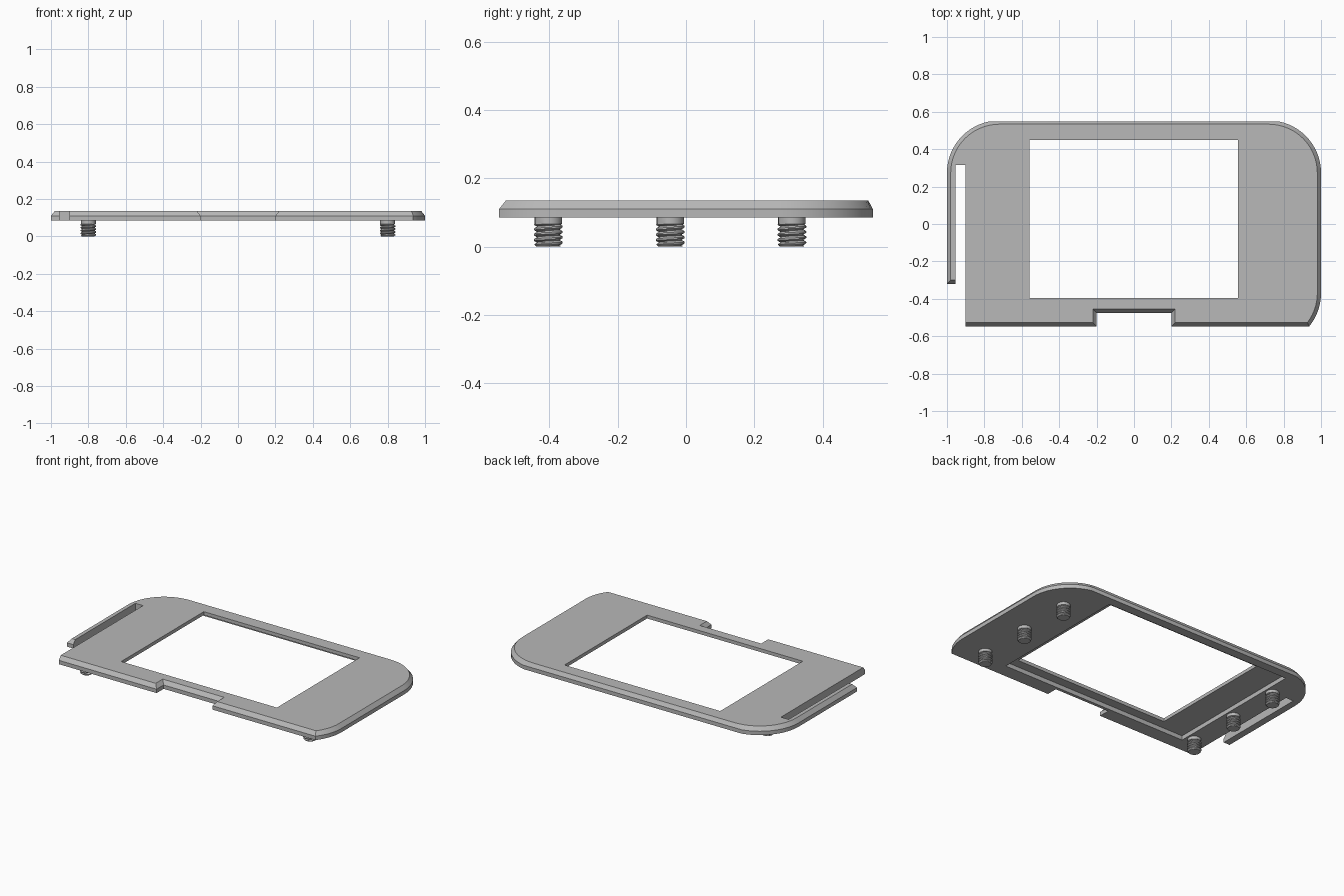
import bpy, bmesh
from math import sin, cos, asin, tau, pi, radians

cube = bpy.data.objects.get("Cube")
if cube:
    bpy.data.objects.remove(cube, do_unlink=True)

grey = bpy.data.materials.new("plain grey")
grey.use_nodes = True
COLOUR = (0.48, 0.48, 0.48, 1)
grey.diffuse_color = COLOUR
grey.node_tree.nodes["Principled BSDF"].inputs["Base Color"].default_value = COLOUR

BOTTOM, CEILING, MID, TOP = 0.085, 0.113, 0.11, 0.135
EDGE = 0.547       # half depth of the plate
RADIUS = 0.28      # corner radius


def finish(bm, name):
    bmesh.ops.recalc_face_normals(bm, faces=bm.faces)
    mesh = bpy.data.meshes.new(name)
    bm.to_mesh(mesh)
    bm.free()
    obj = bpy.data.objects.new(name, mesh)
    bpy.context.collection.objects.link(obj)
    mesh.materials.append(grey)
    bpy.ops.object.select_all(action='DESELECT')
    obj.select_set(True)
    bpy.context.view_layer.objects.active = obj
    bpy.ops.object.shade_smooth_by_angle(angle=radians(25))
    return obj


def arc(cx, cy, r, a0, a1, steps=14):
    return [(cx + r * cos(a0 + (a1 - a0) * i / steps),
             cy + r * sin(a0 + (a1 - a0) * i / steps)) for i in range(steps + 1)]


def outline(d):
    """Plate contour, with the outer edges moved inwards by d."""
    front, back, r = -EDGE + d, EDGE - 0.6 * d, RADIUS - d
    cx, front_c, back_c = 1 - RADIUS, -0.37, 0.2735
    back_arc = arc(cx, back_c, r, 0, asin(min(1, (back - back_c) / r)))
    notch = [(-0.2 - d, front), (-0.2 - d, -0.475 + d),
             (0.2 + d, -0.475 + d), (0.2 + d, front)]
    arm = [(-1 + d, -0.32 + d), (-0.955, -0.32 + d)]
    slot = [(-0.955, 0.315), (-0.9, 0.315)]
    return ([(-0.9, front)] + notch
            + arc(cx, front_c, r, asin((front - front_c) / r), 0)
            + back_arc + [(-x, y) for x, y in reversed(back_arc)] + arm + slot)


def rectangle(x0, x1, y0, y1):
    return [(x0, y0), (x1, y0), (x1, y1), (x0, y1)]


# Face plate: chamfered rim, display window, display recess underneath
bm = bmesh.new()


def ring(points, z):
    verts = [bm.verts.new((x, y, z)) for x, y in points]
    edges = [bm.edges.new((v, verts[i - 1])) for i, v in enumerate(verts)]
    return verts, edges


def wall(a, b):
    for i in range(len(a[0])):
        bm.faces.new((a[0][i - 1], a[0][i], b[0][i], b[0][i - 1]))


def cap(*rings):
    bmesh.ops.triangle_fill(bm, edges=[e for r in rings for e in r[1]],
                            use_beauty=True, normal=(0, 0, 1))


window = rectangle(-0.56, 0.555, -0.395, 0.45)
recess = rectangle(-0.75, 0.6, -0.455, 0.49)
low, mid, top = ring(outline(0), BOTTOM), ring(outline(0), MID), ring(outline(0.02), TOP)
window_top, window_low = ring(window, TOP), ring(window, CEILING)
recess_top, recess_low = ring(recess, CEILING), ring(recess, BOTTOM)
for a, b in ((low, mid), (mid, top), (window_top, window_low), (recess_top, recess_low)):
    wall(a, b)
cap(top, window_top)
cap(window_low, recess_top)
cap(low, recess_low)
finish(bm, "face_plate")


# Threaded mounting studs, three down each side
def stud(name, x, y):
    sides, pitch, thread_top = 24, 0.0155, 0.066
    rows = 34
    bm = bmesh.new()
    rings = []
    for k in range(rows + 2):
        z = thread_top * k / rows if k <= rows else BOTTOM + 0.002
        verts = []
        for s in range(sides):
            a = tau * s / sides
            phase = (z / pitch - s / sides) % 1
            r = 0.033 + 0.009 * min(1, 1.5 * (1 - abs(2 * phase - 1)))
            if k >= rows:
                r = 0.04
            r = min(r, 0.035 + z)
            verts.append(bm.verts.new((x + r * cos(a), y + r * sin(a), z)))
        rings.append(verts)
    for lower, upper in zip(rings, rings[1:]):
        for s in range(sides):
            bm.faces.new((lower[s - 1], lower[s], upper[s], upper[s - 1]))
    bm.faces.new(rings[0])
    bm.faces.new(rings[-1])
    finish(bm, name)


for side, x in (("left", 0.8), ("right", -0.8)):
    for place, y in (("front", -0.403), ("middle", -0.046), ("back", 0.31)):
        stud(f"{side}_{place}_stud", x, y)
